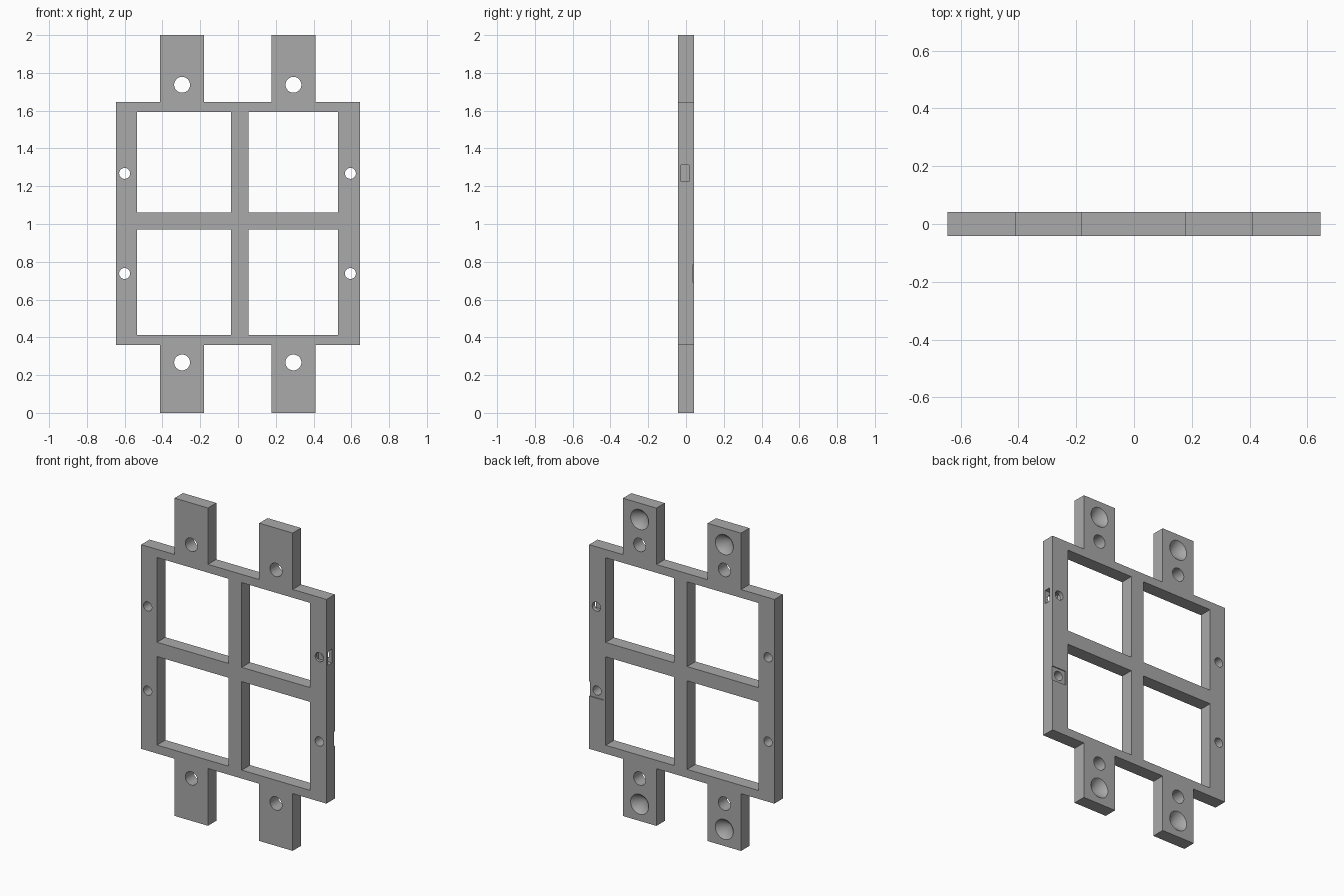
import bpy, bmesh, math
from mathutils import Matrix

if "Cube" in bpy.data.objects:
    bpy.data.objects.remove(bpy.data.objects["Cube"], do_unlink=True)

HALF = 0.0415                      # half the plate thickness
LEFT, RIGHT = -0.645, 0.645        # plate edges
BOTTOM, TOP = 0.36, 1.645
TABS = [(-0.412, -0.18), (0.177, 0.41)]

grey = bpy.data.materials.new("plain grey")
grey.use_nodes = True
grey.diffuse_color = (0.4, 0.4, 0.4, 1)
grey.node_tree.nodes["Principled BSDF"].inputs["Base Color"].default_value = (0.4, 0.4, 0.4, 1)


def to_object(bm, name):
    bmesh.ops.recalc_face_normals(bm, faces=bm.faces)
    mesh = bpy.data.meshes.new(name)
    bm.to_mesh(mesh)
    bm.free()
    mesh.materials.append(grey)
    obj = bpy.data.objects.new(name, mesh)
    bpy.context.collection.objects.link(obj)
    return obj


def box(name, x0, x1, y0, y1, z0, z1):
    bm = bmesh.new()
    size = Matrix.Diagonal((x1 - x0, y1 - y0, z1 - z0, 1))
    centre = Matrix.Translation(((x0 + x1) / 2, (y0 + y1) / 2, (z0 + z1) / 2))
    bmesh.ops.create_cube(bm, size=1, matrix=centre @ size)
    return to_object(bm, name)


def round_cutter(name, x, z, y0, y1, r0, r1):
    """Cylinder or cone along y, radius r0 at y0 and r1 at y1."""
    bm = bmesh.new()
    place = Matrix.Translation((x, (y0 + y1) / 2, z)) @ Matrix.Rotation(-math.pi / 2, 4, 'X')
    bmesh.ops.create_cone(bm, cap_ends=True, segments=40, radius1=r0, radius2=r1,
                          depth=y1 - y0, matrix=place)
    return to_object(bm, name)


# Frame outline with its four tabs, extruded through the thickness
outline = [(LEFT, BOTTOM)]
for a, b in TABS:
    outline += [(a, BOTTOM), (a, 0), (b, 0), (b, BOTTOM)]
outline += [(RIGHT, BOTTOM), (RIGHT, TOP)]
for a, b in reversed(TABS):
    outline += [(b, TOP), (b, 2), (a, 2), (a, TOP)]
outline.append((LEFT, TOP))
bm = bmesh.new()
face = bm.faces.new([bm.verts.new((x, -HALF, z)) for x, z in outline])
ext = bmesh.ops.extrude_face_region(bm, geom=[face])
bmesh.ops.translate(bm, vec=(0, 2 * HALF, 0),
                    verts=[v for v in ext["geom"] if isinstance(v, bmesh.types.BMVert)])
frame = to_object(bm, "window_frame")

cutters = []
# Four window openings
for x0, x1 in [(-0.535, -0.037), (0.055, 0.53)]:
    for z0, z1 in [(0.413, 0.97), (1.06, 1.593)]:
        cutters.append(box("window_cutter", x0, x1, -0.2, 0.2, z0, z1))

# Through holes and conical back sockets in the tabs
for a, b in TABS:
    x = (a + b) / 2
    for z, socket_z in [(0.267, 0.105), (1.737, 1.897)]:
        cutters.append(round_cutter("tab_hole_cutter", x, z, -0.2, 0.2, 0.042, 0.042))
        cutters.append(round_cutter("socket_cutter", x, socket_z, -0.02, HALF + 0.001, 0.0, 0.064))

# Bolt holes in the side rails
for x in (-0.6, 0.595):
    for z in (0.738, 1.268):
        cutters.append(round_cutter("rail_hole_cutter", x, z, -0.2, 0.2, 0.029, 0.029))

# Nut slot in the left edge and shallow nut recess on the back
cutters.append(box("slot_cutter", 0.55, 0.8, -0.026, 0.016, 1.224, 1.312))
cutters.append(box("recess_cutter", 0.545, 0.8, HALF - 0.006, 0.2, 0.692, 0.784))

for cutter in cutters:
    cutter.hide_render = True
    mod = frame.modifiers.new("cut", 'BOOLEAN')
    mod.operation = 'DIFFERENCE'
    mod.solver = 'EXACT'
    mod.object = cutter

# Bake the cuts and drop the cutters
depsgraph = bpy.context.evaluated_depsgraph_get()
baked = bpy.data.meshes.new_from_object(frame.evaluated_get(depsgraph))
frame.modifiers.clear()
frame.data = baked
for cutter in cutters:
    bpy.data.objects.remove(cutter, do_unlink=True)
baked.materials.clear()
baked.materials.append(grey)
for p in baked.polygons:
    p.material_index = 0

bpy.ops.object.select_all(action='DESELECT')
frame.select_set(True)
bpy.context.view_layer.objects.active = frame
bpy.ops.object.shade_smooth_by_angle(angle=math.radians(30))
